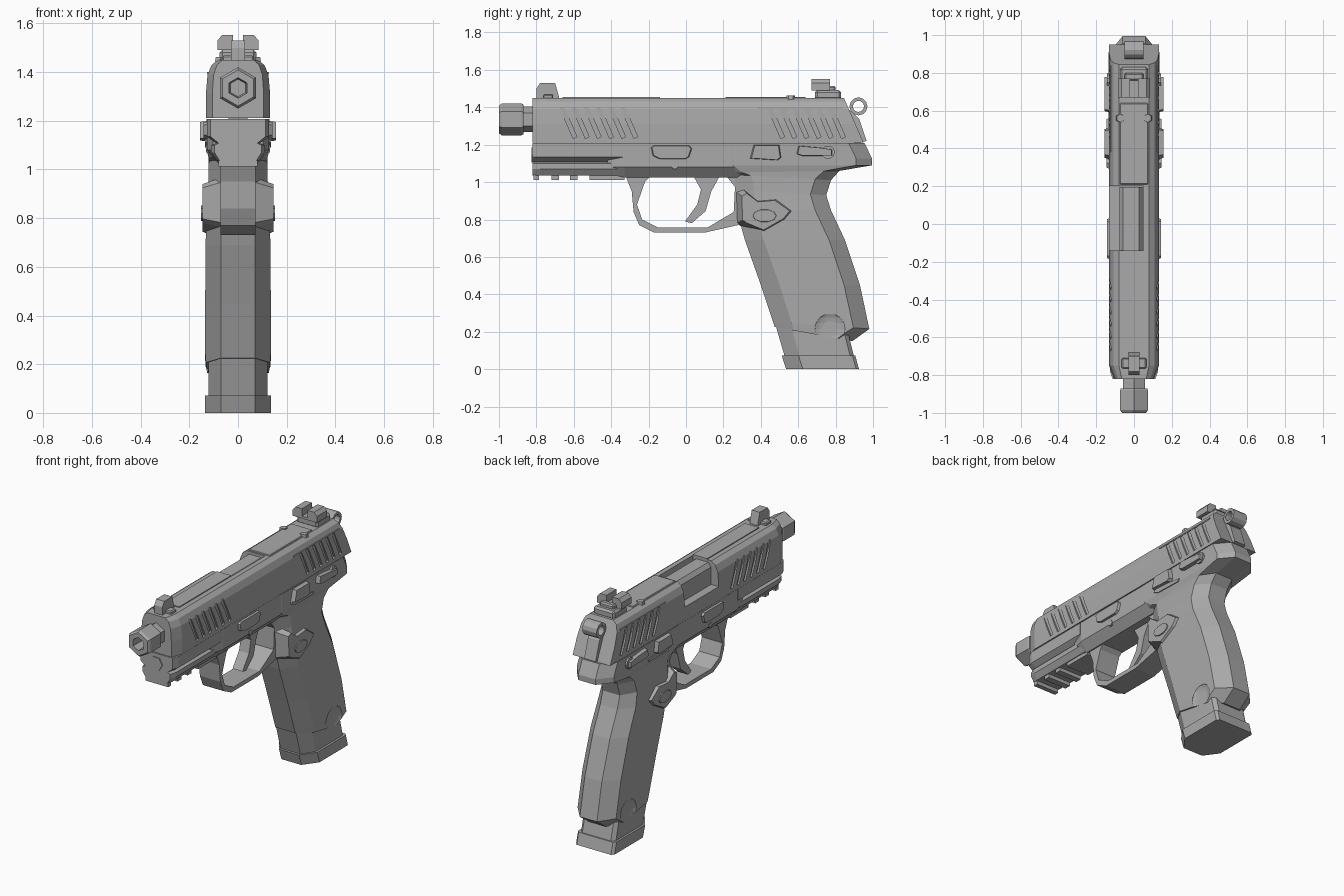
import bpy, bmesh, math
from mathutils import Matrix, Vector

cube = bpy.data.objects.get("Cube")
if cube:
    bpy.data.objects.remove(cube, do_unlink=True)

gray = bpy.data.materials.new("matte gray")
gray.use_nodes = True
gray.diffuse_color = (0.4, 0.4, 0.4, 1)
gray.node_tree.nodes["Principled BSDF"].inputs["Base Color"].default_value = (0.4, 0.4, 0.4, 1)


def finish(name, bm):
    bmesh.ops.recalc_face_normals(bm, faces=bm.faces[:])
    mesh = bpy.data.meshes.new(name)
    bm.to_mesh(mesh)
    bm.free()
    mesh.materials.append(gray)
    obj = bpy.data.objects.new(name, mesh)
    bpy.context.scene.collection.objects.link(obj)
    return obj


def loft(name, rings):
    """Skin closed rings of equal length and cap both ends."""
    bm = bmesh.new()
    loops = [[bm.verts.new(p) for p in ring] for ring in rings]
    n = len(loops[0])
    for a, b in zip(loops, loops[1:]):
        for i in range(n):
            j = (i + 1) % n
            bm.faces.new((a[i], a[j], b[j], b[i]))
    bm.faces.new(loops[0])
    bm.faces.new(loops[-1])
    return finish(name, bm)


def plate(name, outline, x0, x1, inset=0.0):
    """Extrude a (y, z) outline along x, shrinking the x1 end by the inset fraction."""
    cy = sum(p[0] for p in outline) / len(outline)
    cz = sum(p[1] for p in outline) / len(outline)
    k = 1 - inset
    return loft(name, [[(x0, y, z) for y, z in outline],
                       [(x1, cy + (y - cy) * k, cz + (z - cz) * k) for y, z in outline]])


def mirrored(half):
    return half + [(-x, z) for x, z in reversed(half)]


def along_y(name, half, stations):
    """Loft a mirrored (x, z) half section through (y, x scale) stations."""
    return loft(name, [[(x * s, y, z) for x, z in mirrored(half)] for y, s in stations])


def add_box(bm, lo, hi, tilt=0.0):
    lo, hi = Vector(lo), Vector(hi)
    m = Matrix.Translation((lo + hi) / 2) @ Matrix.Rotation(tilt, 4, 'X') @ Matrix.Diagonal((*(hi - lo), 1))
    return bmesh.ops.create_cube(bm, size=1, matrix=m)


def box(name, lo, hi, bevel=0.0):
    bm = bmesh.new()
    add_box(bm, lo, hi)
    if bevel:
        bmesh.ops.bevel(bm, geom=bm.edges[:], offset=bevel, segments=1, affect='EDGES')
    return finish(name, bm)


def cut(obj, cutter):
    mod = obj.modifiers.new("cut", 'BOOLEAN')
    mod.operation, mod.solver, mod.object = 'DIFFERENCE', 'EXACT', cutter
    dg = bpy.context.evaluated_depsgraph_get()
    mesh = bpy.data.meshes.new_from_object(obj.evaluated_get(dg))
    obj.modifiers.clear()
    obj.data = mesh
    bpy.data.objects.remove(cutter, do_unlink=True)


def circle(cy, cz, r, n=12, rz=None):
    return [(cy + r * math.cos(math.tau * i / n), cz + (rz or r) * math.sin(math.tau * i / n)) for i in range(n)]


# Slide: chamfered section, tapered nose, slanted rear
slide = along_y("slide", [(.132, 1.212), (.132, 1.31), (.125, 1.39), (.108, 1.43), (.08, 1.45)],
                [(-.82, .8), (-.75, 1), (.9, 1)])
for v in slide.data.vertices:
    if v.co.y > .8:
        v.co.y = .95 - (v.co.z - 1.21) * .44
bm = bmesh.new()
for s in (-1, 1):
    xs = sorted((s * .121, s * .15))
    for start, count in ((-.64, 6), (.47, 6)):
        for i in range(count):
            y = start + i * .065
            add_box(bm, (xs[0], y, 1.23), (xs[1], y + .022, 1.41), .41)
add_box(bm, (-.2, -.14, 1.3), (.05, .2, 1.6))
cut(slide, finish("slide_cutter", bm))

# Chamber hood seen in the ejection port
along_y("chamber_hood", [(.062, 1.28), (.062, 1.41), (.042, 1.435)], [(-.15, 1), (.195, 1)]).location.x = -.016

# Raised strips and optic cover on the slide top
box("front_top_rib", (-.05, -.66, 1.445), (.05, -.14, 1.456))
box("optic_cover", (-.075, .21, 1.445), (.075, .64, 1.456), .004)
for s in (-1, 1):
    bm = bmesh.new()
    bmesh.ops.create_cone(bm, cap_ends=True, segments=6, radius1=.026, radius2=.022, depth=.02,
                          matrix=Matrix.Translation((s * .072, .56, 1.452)))
    finish("cover_screw", bm)

# Barrel with hexagonal thread protector
rings = []
for y, r in ((-.8, .068), (-.87, .068), (-.87, .08), (-.88, .085), (-.985, .085), (-1, .074), (-1, .042), (-.9, .036)):
    rings.append([(r * math.sin(math.tau * i / 6), y, 1.335 + r * math.cos(math.tau * i / 6)) for i in range(6)])
loft("muzzle_nut", rings)
loft("guide_rod_tip", [[(x, y, z) for x, z in circle(0, 1.145, .045, 6)] for y in (-.826, -.8)])

# Sights
plate("front_sight", [(-.8, 1.44), (-.8, 1.5), (-.78, 1.53), (-.7, 1.53), (-.68, 1.46), (-.68, 1.44)], -.028, .028)
box("front_sight_base", (-.065, -.765, 1.44), (.065, -.71, 1.468), .006)
rear = [(.085, 1.49), (.085, 1.53), (.065, 1.552), (.02, 1.552), (.02, 1.505)]
along_y("rear_sight", rear, [(.67, 1), (.77, 1)])
box("rear_sight_base", (-.075, .69, 1.44), (.075, .83, 1.492), .012)
box("rear_sight_shelf", (-.05, .76, 1.48), (.05, .8, 1.515), .008)

# Hammer: ring spur and arm
bm = bmesh.new()
loops = [[bm.verts.new((x, y, z)) for y, z in circle(.922, 1.405, r)]
         for x, r in ((-.05, .048), (.05, .048), (.05, .03), (-.05, .03))]
for a, b in zip(loops, loops[1:] + loops[:1]):
    for i in range(12):
        j = (i + 1) % 12
        bm.faces.new((a[i], a[j], b[j], b[i]))
finish("hammer_ring", bm)
plate("hammer_arm", [(.85, 1.4), (.895, 1.37), (.925, 1.34), (.965, 1.22), (.9, 1.2)], -.04, .04)

# Dust cover with side rail slot, and middle frame
dust = [(.128, 1.208), (.128, 1.135), (.09, 1.108), (.11, 1.1), (.11, 1.07), (.085, 1.035)]
along_y("dust_cover", dust, [(-.82, .88), (-.78, 1), (-.34, 1)])
along_y("frame_middle", [(.128, 1.208), (.128, 1.08), (.08, 1.025)], [(-.42, .8), (-.33, 1), (.45, 1)])
for y0, y1 in ((-.815, -.785), (-.72, -.68), (-.62, -.58), (-.515, -.33)):
    box("rail_tooth", (-.08, y0, 1.012), (.08, y1, 1.05))


# Grip and tang: octagonal sections rising from the magazine well
def octagon(yf, zf, yb, zb, hw, front=.07, back=.06, cf=.1, cb=.085):
    k = (zb - zf) / (yb - yf)
    half = [(front, yf), (hw, yf + cf), (hw, yb - cb), (back, yb)]
    return [(x, y, zf + (y - yf) * k) for x, y in mirrored(half)]


grip = loft("grip", [octagon(*s) for s in (
    (.475, .225, .89, .15, .132), (.465, .255, .98, .215, .135), (.4, .45, .93, .45, .135),
    (.315, .69, .85, .69, .133), (.27, .85, .775, .85, .13), (.265, .96, .75, .93, .122),
    (.25, 1.04, .775, 1.01, .12), (.2, 1.05, .82, 1.06, .122), (.15, 1.09, .995, 1.09, .13),
    (.15, 1.125, .995, 1.125, .13), (.15, 1.208, .955, 1.208, .13))])

# Thumb scallops at the grip foot
bm = bmesh.new()
for s in (-1, 1):
    bmesh.ops.create_uvsphere(bm, u_segments=16, v_segments=8, radius=.085,
                              matrix=Matrix.Translation((s * .14, .77, .215)) @ Matrix.Diagonal((.25, 1, 1, 1)))
cut(grip, finish("scallop_cutter", bm))

# Magazine body and floor plate
loft("magazine", [octagon(*s, .122, .07, .1, .08, .02) for s in ((.53, .06, .9, .06), (.46, .3, .84, .3))])
loft("magazine_floor_plate", [octagon(*s, .135, .07, .12, .09, .015)
                              for s in ((.535, 0, .925, 0), (.512, .072, .905, .072))])

# Trigger guard and trigger
outer = [(-.33, 1.05), (-.29, .95), (-.28, .84), (-.25, .77), (-.17, .73), (.1, .73), (.3, .775), (.35, 1.05)]
inner = [(.2, 1.05), (.262, .975), (.255, .84), (.115, .757), (-.15, .757), (-.235, .8), (-.262, .88),
         (-.22, 1.0), (-.17, 1.05)]
plate("trigger_guard", outer + inner, -.072, .072)
plate("trigger", [(.03, 1.05), (.08, .96), (.06, .88), (-.005, .79), (.03, .78), (.105, .845), (.135, .95),
                  (.19, 1.05)], -.035, .035)

# Controls repeated on both sides
shield = [(.27, .78), (.3, .76), (.42, .71), (.56, .79), (.605, .845), (.5, .92), (.38, .91), (.3, .97), (.265, .95)]
takedown = [(-.19, 1.185), (-.175, 1.197), (.02, 1.197), (.035, 1.18), (.02, 1.135), (0, 1.122), (-.14, 1.122),
            (-.18, 1.14)]
for side, s in (("left", 1), ("right", -1)):
    plate(side + "_release_shield", shield, s * .06, s * .146, .25)
    plate(side + "_magazine_button", circle(.42, .82, .07, 10, .038), s * .12, s * .152, .12)
    plate(side + "_guard_pin", circle(.31, .89, .014, 8), s * .08, s * .128)
    plate(side + "_frame_pin", circle(-.06, 1.085, .018, 6), s * .1, s * .132)
    plate(side + "_takedown_lever", takedown, s * .12, s * .142, .08)
    plate(side + "_slide_release", [(.34, 1.125), (.36, 1.2), (.5, 1.2), (.51, 1.13), (.49, 1.115)],
          s * .12, s * .156, .1)
    plate(side + "_slide_release_base", [(.34, 1.11), (.36, 1.135), (.57, 1.105), (.56, 1.09), (.38, 1.095)],
          s * .12, s * .136)
    plate(side + "_safety_lever", [(.59, 1.15), (.6, 1.195), (.72, 1.185), (.785, 1.175), (.785, 1.14), (.62, 1.14)],
          s * .12, s * .156, .08)
    plate(side + "_safety_pivot", circle(.76, 1.16, .036, 10), s * .12, s * .142)
    plate(side + "_slide_line", [(.38, 1.392), (.38, 1.4), (.84, 1.4), (.84, 1.392)], s * .1, s * .127)
